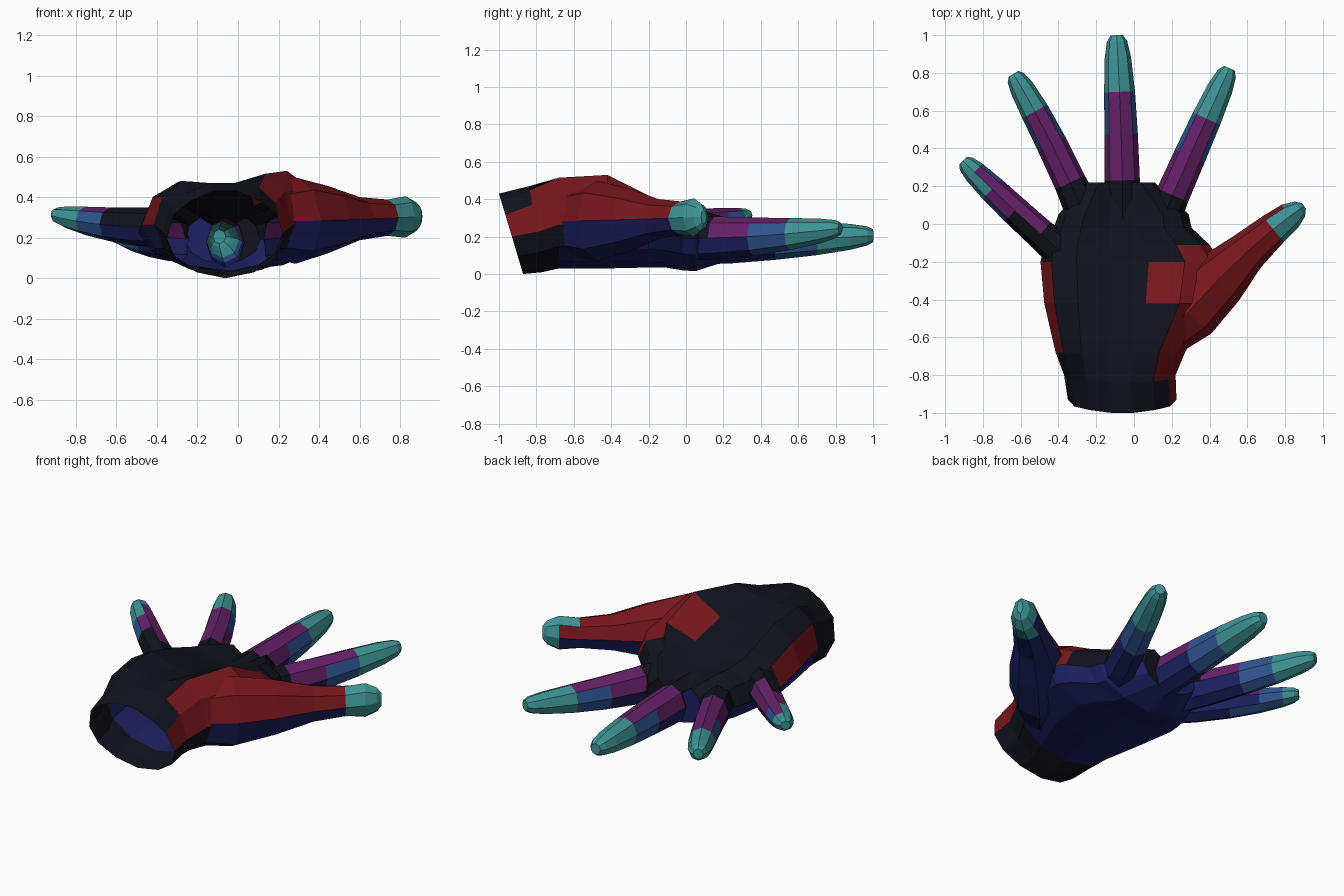
import bpy, bmesh, math
from mathutils import Vector

if "Cube" in bpy.data.objects:
    bpy.data.objects.remove(bpy.data.objects["Cube"])


def loft(name, rings):
    """Closed skin over a list of equal-length point rings."""
    bm = bmesh.new()
    vs = [[bm.verts.new(p) for p in r] for r in rings]
    n = len(vs[0])
    for a, b in zip(vs, vs[1:]):
        for i in range(n):
            j = (i + 1) % n
            bm.faces.new((a[i], a[j], b[j], b[i]))
    bm.faces.new(vs[0])
    bm.faces.new(vs[-1])
    bmesh.ops.recalc_face_normals(bm, faces=bm.faces)
    me = bpy.data.meshes.new(name)
    bm.to_mesh(me)
    bm.free()
    ob = bpy.data.objects.new(name, me)
    bpy.context.collection.objects.link(ob)
    return ob


def palm_ring(y, xl, xr, zl, zr, zb):
    """Cross-section with two mounds and a hollow; the wrist end is slanted."""
    wrist = y < -.75
    zc = zl + .05 if wrist else min(zl, zr) - (.01 if y < -.6 else .05)
    ze = zb + .52 * (zl - zb)
    shear = .3 if y < -.9 else .15 if wrist else 0

    def side(s, z):
        return [(s * .1, zc), (s * .3, z), (s * .44, ze + .65 * (z - ze)), (s * .5, ze),
                (s * .43, ze + .5 * (zb - ze)), (s * .25, ze + .85 * (zb - ze))]

    pts = side(1, zr) + [(0, zb)] + side(-1, zl)[::-1]
    return [((xl + xr) / 2 + u * (xr - xl), y - shear * (z - .22), z) for u, z in pts]


# Shared finger taper: position along the finger, width, height
FINGER = [(0, 1.15, 1.08), (.25, 1, 1.05), (.5, .95, .93), (.72, .88, .78),
          (.89, .75, .6), (.97, .58, .45), (1, .34, .3)]
THUMB = [(0, .5, .8), (.2, .95, 1), (.4, .88, .78), (.6, .62, .5),
         (.78, .5, .42), (.9, .42, .48), (.97, .27, .34), (1, .1, .18)]


def digit(name, base, bend, tip, w, h, taper=FINGER, sides=8):
    """Tapered digit along a quadratic curve."""
    a, b, c = Vector(base), Vector(bend), Vector(tip)
    rings = []
    for t, fw, fh in taper:
        p = a * (1 - t) ** 2 + b * 2 * t * (1 - t) + c * t * t
        d = (b - a) * (1 - t) + (c - b) * t
        s = Vector((d.y, -d.x, 0)).normalized() * w * fw
        up = Vector((0, 0, h * fh))
        rings.append([p + s * math.cos(k) + up * math.sin(k)
                      for k in (math.tau * i / sides for i in range(sides))])
    return loft(name, rings)


# Palm and wrist: y, left, right, left mound, right mound, bottom
hand = loft("hand", [palm_ring(*r) for r in (
    (-.937, -.35, .225, .38, .38, 0),
    (-.80, -.37, .22, .42, .45, .01),
    (-.68, -.415, .27, .48, .515, .03),
    (-.42, -.475, .42, .475, .53, .03),
    (-.20, -.495, .46, .41, .42, .035),
    (-.11, -.475, .40, .38, .38, .035),
    (-.02, -.425, .305, .355, .36, .02),
    (.05, -.40, .29, .35, .345, .015),
    (.22, -.26, .11, .30, .30, .07))])

# Five digits
digits = [
    digit("thumb", (.12, -.66, .28), (.535, -.155, .29), (.90, .095, .305), .177, .213, THUMB),
    digit("index_finger", (.12, -.04, .195), (.28, .33, .18), (.505, .825, .243), .09, .11),
    digit("middle_finger", (-.06, 0, .175), (-.06, .45, .175), (-.092, 1, .205), .093, .115),
    digit("ring_finger", (-.24, 0, .195), (-.435, .455, .185), (-.638, .795, .243), .086, .105),
    digit("little_finger", (-.36, -.17, .25), (-.63, .06, .25), (-.905, .335, .313), .082, .09)]

# Fuse the digits with the palm
for d in digits:
    m = hand.modifiers.new(d.name, 'BOOLEAN')
    m.operation, m.solver, m.object = 'UNION', 'EXACT', d
deps = bpy.context.evaluated_depsgraph_get()
fused = bpy.data.meshes.new_from_object(hand.evaluated_get(deps))
hand.modifiers.clear()
hand.data = fused
for d in digits:
    bpy.data.objects.remove(d, do_unlink=True)

# Colours
fused.materials.clear()
for name, col in (("dark", (.006, .006, .012)), ("navy", (.012, .015, .12)),
                  ("red", (.18, .008, .012)), ("plum", (.13, .015, .14)),
                  ("blue", (.03, .09, .28)), ("teal", (.05, .30, .30))):
    mat = bpy.data.materials.new(name)
    mat.diffuse_color = (*col, 1)
    mat.use_nodes = True
    mat.node_tree.nodes["Principled BSDF"].inputs["Base Color"].default_value = mat.diffuse_color
    fused.materials.append(mat)


def tint(c, n):
    reach = math.hypot(c.x + .08, c.y + .25)
    if c.x > .3 and c.y < .12 and c.x - c.y > .45:      # thumb
        return 5 if c.x > .74 else (2 if n.z > 0 else 1)
    if reach > 1.0 or c.x < -.8:                        # fingertips
        return 5
    if reach > .72 or c.x < -.66:
        return 4 if n.z < .5 else 3
    if reach > .5 and c.y > 0:                          # finger roots
        return 3 if n.z > -.3 else 1
    if c.y < -.2 and .1 < n.z < .93 and (c.x < -.38 or c.x > .16):
        return 2
    return 0 if n.z > 0 or c.y < -.6 else 1


# Open the wrist end and paint the faces
bm = bmesh.new()
bm.from_mesh(fused)
cap = [f for f in bm.faces if f.normal.y < -.8 and f.calc_center_median().y < -.85]
bmesh.ops.delete(bm, geom=cap, context='FACES')
for f in bm.faces:
    f.smooth = False
    f.material_index = tint(f.calc_center_median(), f.normal)
bm.to_mesh(fused)
bm.free()
